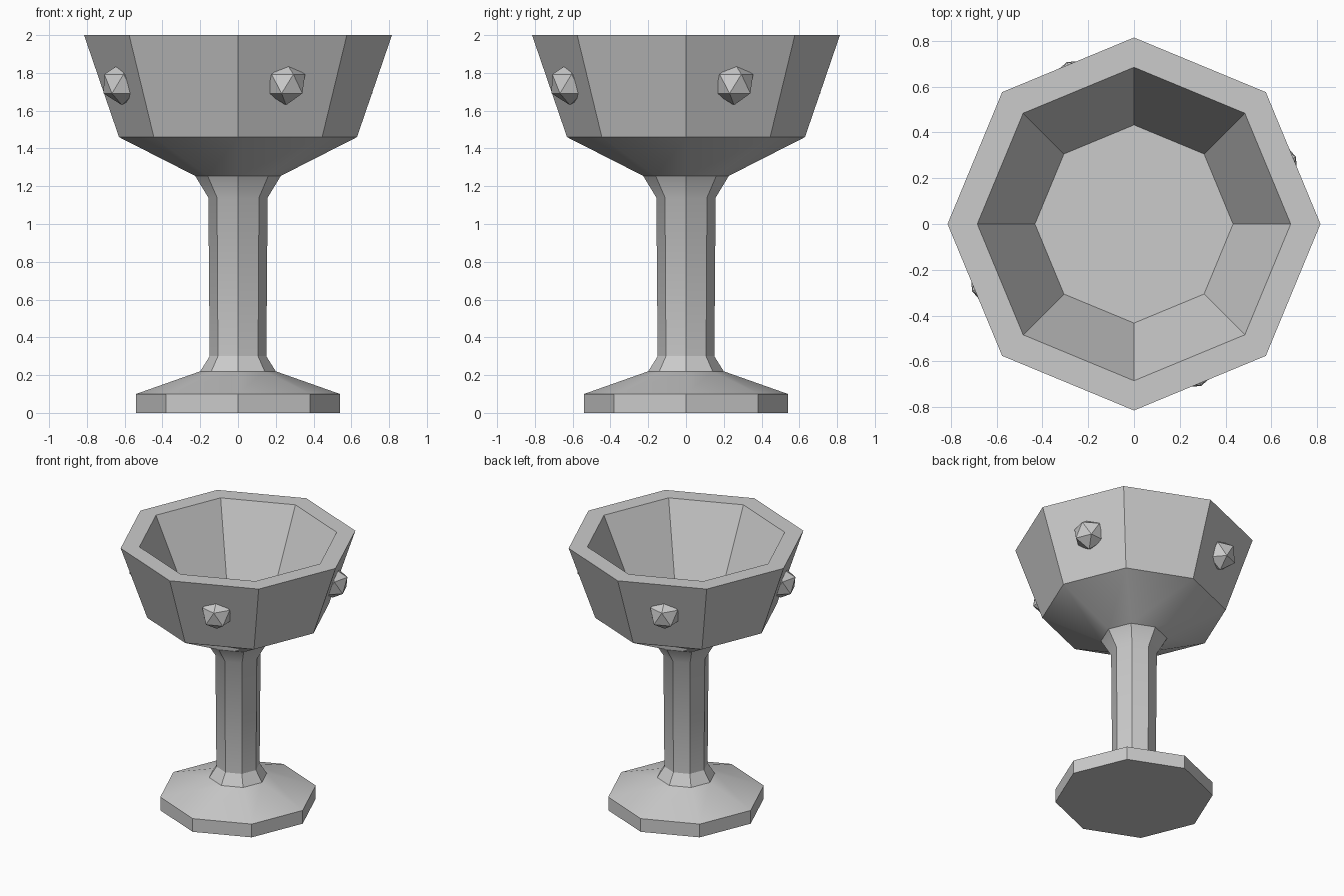
import bpy, bmesh
from math import radians, cos, sin, pi

if "Cube" in bpy.data.objects:
    bpy.data.objects.remove(bpy.data.objects["Cube"])

SIDES = 8

# Goblet body: (radius, height) outline, from the foot up and down into the cup
profile = [(0.54, 0.0), (0.54, 0.10), (0.20, 0.22), (0.15, 0.30), (0.157, 1.14),
           (0.227, 1.255), (0.63, 1.46), (0.815, 2.0), (0.685, 2.0), (0.433, 1.46)]

bm = bmesh.new()
rings = [[bm.verts.new((r * cos(2 * pi * i / SIDES), r * sin(2 * pi * i / SIDES), z))
          for i in range(SIDES)] for r, z in profile]
for low, high in zip(rings, rings[1:]):
    for i in range(SIDES):
        j = (i + 1) % SIDES
        bm.faces.new((low[i], low[j], high[j], high[i]))
bm.faces.new(rings[0][::-1])   # underside of the foot
bm.faces.new(rings[-1])        # floor of the cup
mesh = bpy.data.meshes.new("goblet_body")
bm.to_mesh(mesh)
bm.free()
body = bpy.data.objects.new("goblet_body", mesh)
bpy.context.collection.objects.link(body)
bpy.context.view_layer.objects.active = body
body.select_set(True)
bpy.ops.object.shade_smooth_by_angle(angle=radians(30))

# Gems: faceted studs on every second side of the cup
for k in range(4):
    a = radians(22.5 + 90 * k)
    bpy.ops.mesh.primitive_ico_sphere_add(
        subdivisions=1, radius=0.113,
        location=(0.665 * cos(a), 0.665 * sin(a), 1.742), rotation=(0, 0, a))
    bpy.context.object.name = f"gem_{k + 1}"
